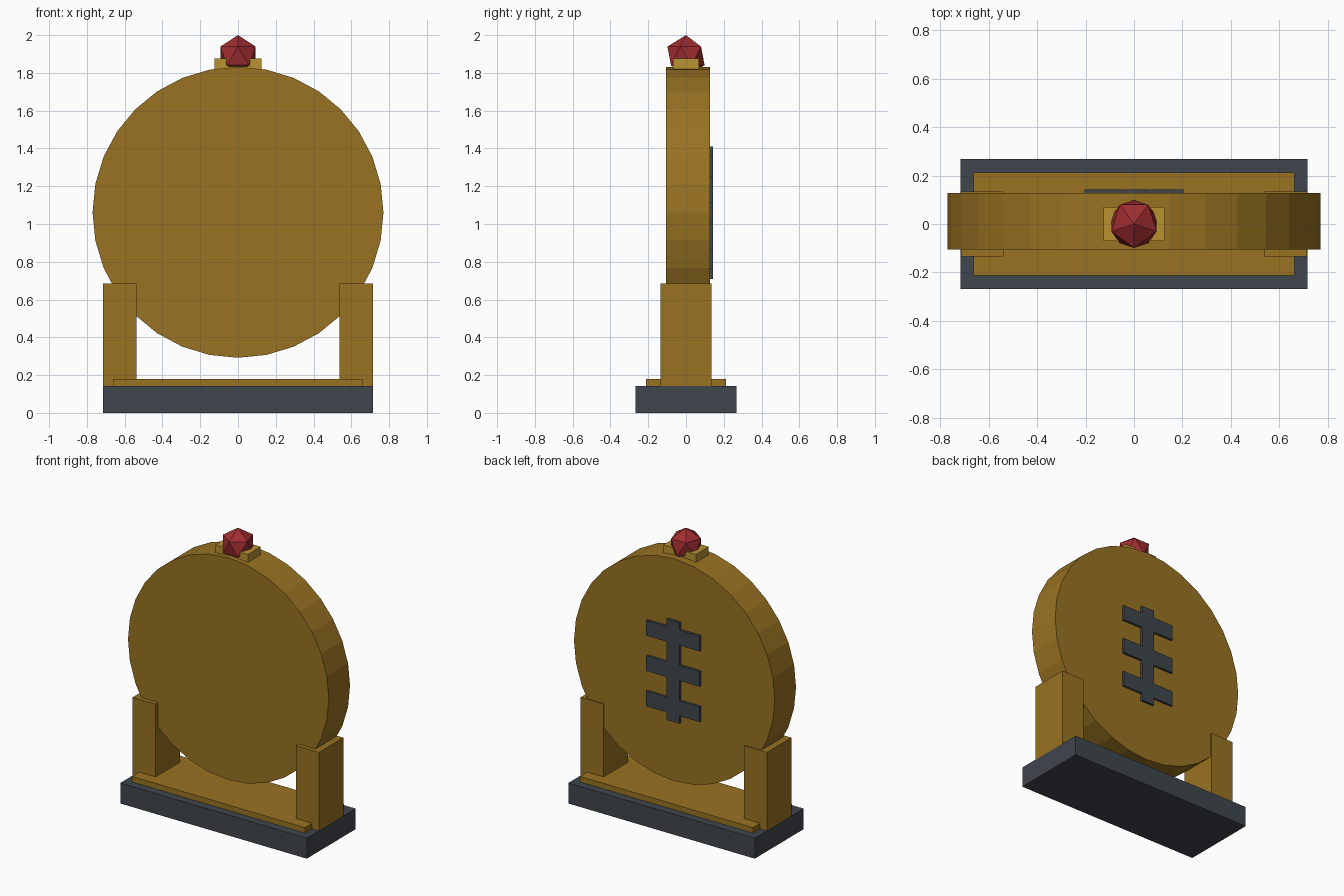
import bpy
import math
from mathutils import Matrix

default = bpy.data.objects.get("Cube")
if default:
    bpy.data.objects.remove(default, do_unlink=True)


def material(name, rgb):
    m = bpy.data.materials.new(name)
    m.use_nodes = True
    m.diffuse_color = (*rgb, 1)
    m.node_tree.nodes["Principled BSDF"].inputs["Base Color"].default_value = (*rgb, 1)
    return m


gold = material("dark_gold", (0.32, 0.17, 0.016))
bright_gold = material("bright_gold", (0.48, 0.29, 0.03))
slate = material("slate_grey", (0.051, 0.061, 0.074))
red = material("ruby_red", (0.35, 0.026, 0.03))


def finish(name, mat):
    ob = bpy.context.object
    ob.name = ob.data.name = name
    ob.data.materials.append(mat)
    return ob


def box(name, mat, x, y, z):
    """Box from (min, max) ranges on each axis."""
    ranges = (x, y, z)
    bpy.ops.mesh.primitive_cube_add(size=1)
    ob = finish(name, mat)
    size = Matrix.Diagonal([hi - lo for lo, hi in ranges]).to_4x4()
    centre = Matrix.Translation([(hi + lo) / 2 for lo, hi in ranges])
    ob.data.transform(centre @ size)
    return ob


# Stand: plinth, top plate and two upright posts
box("plinth", slate, (-0.715, 0.715), (-0.268, 0.268), (0, 0.142))
box("plinth_top", gold, (-0.663, 0.663), (-0.213, 0.213), (0.142, 0.18))
for side, x in (("left", (0.538, 0.714)), ("right", (-0.714, -0.538))):
    box(side + "_post", gold, x, (-0.134, 0.134), (0.142, 0.685))

# Large upright disc
bpy.ops.mesh.primitive_cylinder_add(vertices=32, radius=0.77, depth=0.232)
disc = finish("disc", gold)
disc.data.transform(Matrix.Translation((0, 0.011, 1.062)) @ Matrix.Rotation(math.pi / 2, 4, 'X'))

# Plain raised ornament on the back: an upright bar and three crossbars
back = (0.12, 0.143)
box("ornament_upright", slate, (-0.05, 0.05), back, (0.71, 1.41))
for i, z in enumerate((0.815, 1.06, 1.305)):
    for side, x in (("left", (0.05, 0.205)), ("right", (-0.205, -0.05))):
        box(f"ornament_{side}_bar_{i + 1}", slate, x, back, (z - 0.053, z + 0.053))

# Gem and its setting on top
box("gem_setting", bright_gold, (-0.125, 0.125), (-0.07, 0.07), (1.815, 1.875))
bpy.ops.mesh.primitive_ico_sphere_add(subdivisions=1, radius=0.11)
gem = finish("gem", red)
gem.data.transform(Matrix.Translation((0, 0, 1.89)) @ Matrix.Rotation(-math.pi / 2, 4, 'Z'))
